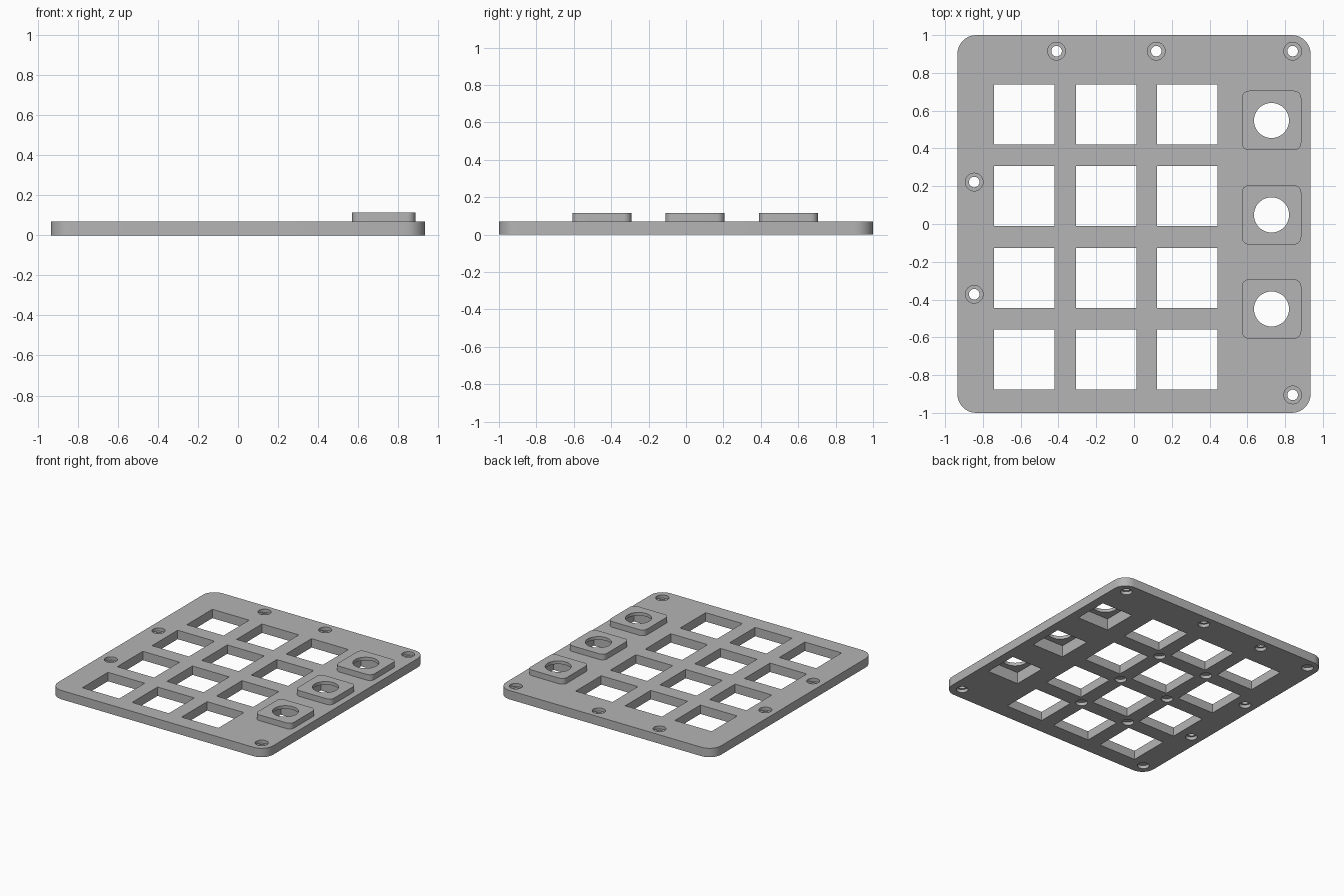
import bpy, bmesh, math

cube = bpy.data.objects.get("Cube")
if cube:
    bpy.data.objects.remove(cube, do_unlink=True)

PLATE_TOP, BOSS_TOP = 0.07, 0.115
KEY_X = (-0.58, -0.148, 0.283)
KEY_Y = (0.58, 0.148, -0.285, -0.718)
KNOBS = [(0.728, y) for y in (0.548, 0.048, -0.45)]
SCREWS = [(-0.41, 0.915), (0.118, 0.915), (0.84, 0.915),
          (-0.846, 0.222), (-0.846, -0.372), (0.84, -0.905)]

# Blind recesses under the plate: two corners and the crossings of the key grid
BLIND = [(-0.846, 0.915), (-0.846, -0.905)]
BLIND += [((KEY_X[i] + KEY_X[i + 1]) / 2, (KEY_Y[j] + KEY_Y[j + 1]) / 2)
          for i in range(2) for j in range(3)]


def rounded_rect(cx, cy, w, h, r, steps=8):
    """Outline of a rectangle with round corners; r = 0 gives a plain one."""
    if r == 0:
        steps = 0
    pts = []
    for k, (sx, sy) in enumerate(((1, 1), (-1, 1), (-1, -1), (1, -1))):
        for i in range(steps + 1):
            a = math.pi / 2 * (k + i / max(steps, 1))
            pts.append((cx + sx * (w / 2 - r) + r * math.cos(a),
                        cy + sy * (h / 2 - r) + r * math.sin(a)))
    return pts


def circle(cx, cy, r, n=32):
    return [(cx + r * math.cos(math.tau * i / n), cy + r * math.sin(math.tau * i / n))
            for i in range(n)]


def prisms(name, parts):
    """One object made of upright prisms, each given as (outline, bottom, top)."""
    bm = bmesh.new()
    for outline, z0, z1 in parts:
        low = [bm.verts.new((x, y, z0)) for x, y in outline]
        high = [bm.verts.new((x, y, z1)) for x, y in outline]
        bm.faces.new(low[::-1])
        bm.faces.new(high)
        n = len(low)
        for i in range(n):
            j = (i + 1) % n
            bm.faces.new((low[i], low[j], high[j], high[i]))
    mesh = bpy.data.meshes.new(name)
    bm.to_mesh(mesh)
    bm.free()
    obj = bpy.data.objects.new(name, mesh)
    bpy.context.collection.objects.link(obj)
    return obj


def combine(target, tool, operation):
    """Apply a boolean and discard the tool object."""
    tool.hide_render = True
    mod = target.modifiers.new(tool.name, 'BOOLEAN')
    mod.operation = operation
    mod.solver = 'EXACT'
    mod.object = tool
    bpy.context.view_layer.objects.active = target
    bpy.ops.object.modifier_apply(modifier=mod.name)
    bpy.data.objects.remove(tool, do_unlink=True)


# Plate and its raised knob bosses
plate = prisms("switch_plate", [(rounded_rect(0, 0, 1.87, 2, 0.1), 0, PLATE_TOP)])
grey = bpy.data.materials.new("grey_plastic")
grey.use_nodes = True
colour = (0.46, 0.46, 0.46, 1)
grey.diffuse_color = colour
grey.node_tree.nodes["Principled BSDF"].inputs["Base Color"].default_value = colour
plate.data.materials.append(grey)

combine(plate, prisms("knob_bosses", [
    (rounded_rect(x, y, 0.315, 0.315, 0.04), 0.03, BOSS_TOP) for x, y in KNOBS]), 'UNION')

# Openings that go right through: keys, knob shafts and screw bores
through = [(rounded_rect(x, y, 0.32, 0.317, 0), -0.1, 0.2) for x in KEY_X for y in KEY_Y]
through += [(circle(x, y, 0.093, 48), -0.1, 0.2) for x, y in KNOBS]
through += [(circle(x, y, 0.028), -0.1, 0.2) for x, y in SCREWS]
combine(plate, prisms("through_holes", through), 'DIFFERENCE')

# Recesses: knob pockets below, screw head seats above, insert seats below
recesses = [(rounded_rect(x, y, 0.27, 0.27, 0), -0.1, 0.09) for x, y in KNOBS]
recesses += [(circle(x, y, 0.047), 0.045, 0.2) for x, y in SCREWS]
recesses += [(circle(x, y, 0.042), -0.1, 0.025) for x, y in SCREWS + BLIND]
combine(plate, prisms("recesses", recesses), 'DIFFERENCE')

# Smooth rounded walls, crisp edges
bpy.ops.object.select_all(action='DESELECT')
plate.select_set(True)
bpy.context.view_layer.objects.active = plate
bpy.ops.object.shade_smooth_by_angle(angle=math.radians(30))
